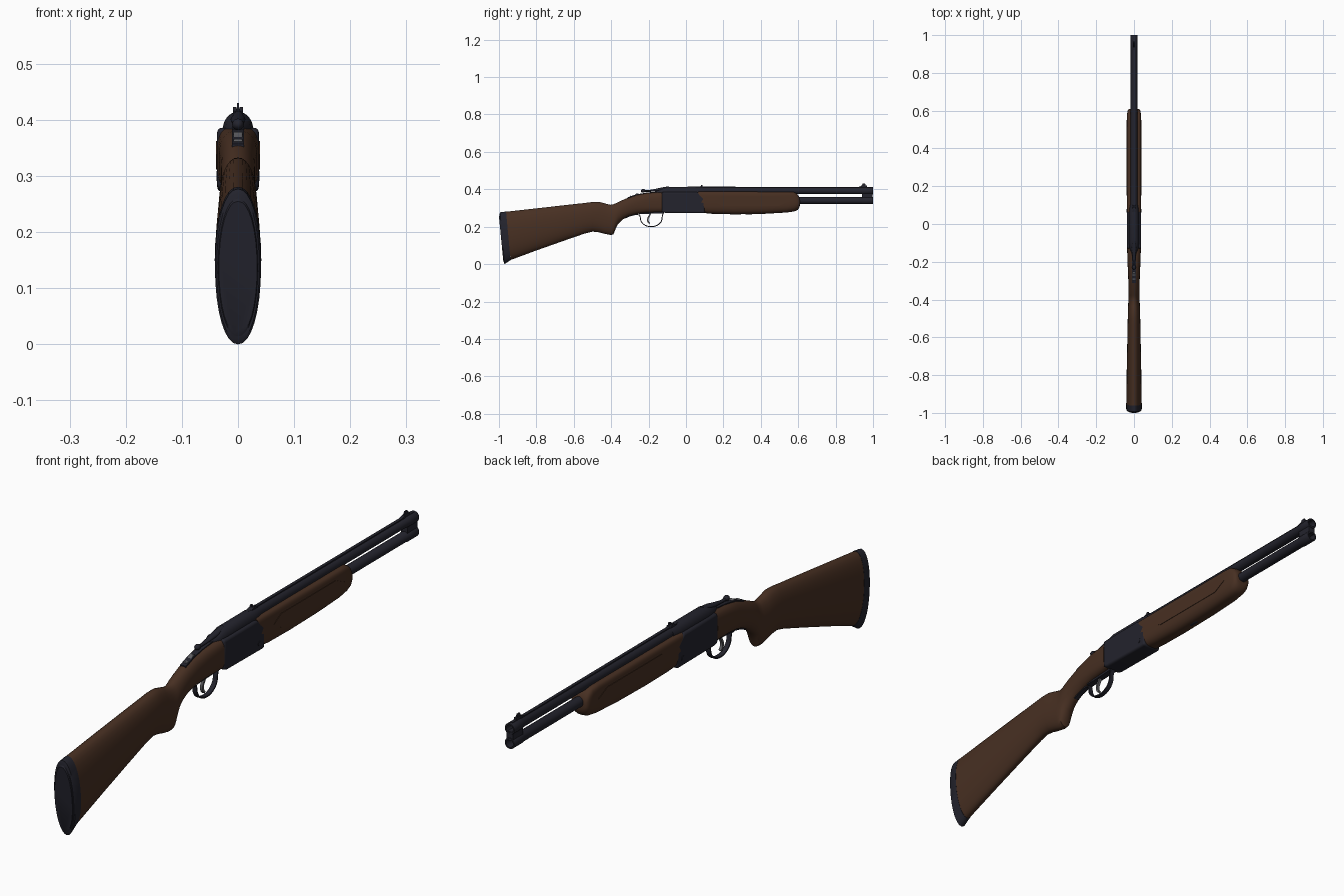
import bpy, bmesh, math
from mathutils import Vector


def material(name, rgb):
    m = bpy.data.materials.new(name)
    m.diffuse_color = (*rgb, 1)
    return m


WOOD = material("walnut wood", (0.064, 0.029, 0.016))
METAL = material("blued metal", (0.017, 0.017, 0.026))
RUBBER = material("rubber pad", (0.017, 0.017, 0.026))
STEEL = material("grey steel", (0.11, 0.11, 0.12))


def finish(bm, name, mat, angle=40):
    bmesh.ops.recalc_face_normals(bm, faces=bm.faces[:])
    me = bpy.data.meshes.new(name)
    bm.to_mesh(me)
    bm.free()
    me.materials.append(mat)
    ob = bpy.data.objects.new(name, me)
    bpy.context.collection.objects.link(ob)
    bpy.ops.object.select_all(action='DESELECT')
    ob.select_set(True)
    bpy.context.view_layer.objects.active = ob
    bpy.ops.object.shade_smooth_by_angle(angle=math.radians(angle))
    return ob


def spow(v, n):
    return math.copysign(abs(v) ** (2 / n), v)


def loft(name, mat, stations, seg=32):
    """Skin rounded sections: (y top, z top, y bottom, z bottom, half width, roundness top, bottom)."""
    bm = bmesh.new()
    rings = []
    for yt, zt, yb, zb, w, nt, nb in stations:
        ring = []
        for i in range(seg):
            a = 2 * math.pi * i / seg
            n = nt if math.sin(a) > 0 else nb
            t = 0.5 + 0.5 * spow(math.sin(a), n)
            ring.append(bm.verts.new((w * spow(math.cos(a), n),
                                      yb + (yt - yb) * t, zb + (zt - zb) * t)))
        rings.append(ring)
    for r, s in zip(rings, rings[1:]):
        for i in range(seg):
            j = (i + 1) % seg
            bm.faces.new((r[i], r[j], s[j], s[i]))
    bm.faces.new(rings[0])
    bm.faces.new(rings[-1])
    return finish(bm, name, mat)


def lathe(name, mat, z, profile, seg=24):
    """Turn (y, radius) points about a lengthwise axis at height z."""
    bm = bmesh.new()
    rings = [[bm.verts.new((r * math.cos(2 * math.pi * i / seg), y,
                            z + r * math.sin(2 * math.pi * i / seg))) for i in range(seg)]
             for y, r in profile]
    for r, s in zip(rings, rings[1:]):
        for i in range(seg):
            bm.faces.new((r[i], r[i - 1], s[i - 1], s[i]))
    bm.faces.new(rings[0])
    bm.faces.new(rings[-1])
    return finish(bm, name, mat)


def plate(name, mat, outline, x0, x1, bevel=0.0):
    """Extrude a side outline of (y, z) points from x0 to x1."""
    bm = bmesh.new()
    a = [bm.verts.new((x0, y, z)) for y, z in outline]
    b = [bm.verts.new((x1, y, z)) for y, z in outline]
    bm.faces.new(a)
    bm.faces.new(b)
    for i in range(len(a)):
        bm.faces.new((a[i - 1], a[i], b[i], b[i - 1]))
    ob = finish(bm, name, mat)
    if bevel:
        mod = ob.modifiers.new("rounded edges", 'BEVEL')
        mod.width, mod.segments, mod.limit_method = bevel, 3, 'ANGLE'
    return ob


def strip(name, mat, path, half, thick):
    """Bent band following (y, z) points."""
    pts = [Vector(p) for p in path]
    left, right = [], []
    for i, p in enumerate(pts):
        d = (pts[min(i + 1, len(pts) - 1)] - pts[max(i - 1, 0)]).normalized()
        n = Vector((-d.y, d.x)) * thick / 2
        left.append(tuple(p + n))
        right.append(tuple(p - n))
    return plate(name, mat, left + right[::-1], -half, half)


# Shoulder stock with comb, pistol grip and flared head
loft("stock", WOOD, [
    (-.962, .280, -.938, .022, .041, 2.1, 2.1),
    (-.80, .298, -.80, .073, .039, 2.2, 2.1),
    (-.65, .315, -.65, .126, .036, 2.2, 2.1),
    (-.54, .327, -.54, .164, .034, 2.2, 2.1),
    (-.50, .332, -.50, .174, .033, 2.2, 2.1),
    (-.465, .333, -.465, .170, .032, 2.2, 2.2),
    (-.435, .325, -.435, .162, .031, 2.1, 2.3),
    (-.405, .317, -.405, .156, .030, 2.1, 2.3),
    (-.388, .320, -.388, .158, .030, 2.1, 2.3),
    (-.378, .324, -.378, .184, .030, 2.1, 2.2),
    (-.364, .331, -.364, .214, .030, 2.1, 2.1),
    (-.34, .342, -.34, .238, .030, 2.1, 2.1),
    (-.31, .355, -.31, .255, .030, 2.1, 2.2),
    (-.265, .371, -.265, .268, .031, 2.3, 2.5),
    (-.21, .380, -.21, .275, .034, 2.8, 3),
    (-.128, .387, -.128, .279, .0365, 3.5, 4)])

# Butt pad
loft("butt_pad", RUBBER, [
    (-.997, .268, -.974, .006, .038, 2.1, 2.1),
    (-.994, .277, -.970, .000, .041, 2.1, 2.1),
    (-.962, .281, -.938, .021, .0415, 2.1, 2.1)])
loft("butt_pad_face", RUBBER, [
    (-1.0, .255, -.977, .018, .034, 2.1, 2.1),
    (-.99, .268, -.970, .006, .038, 2.1, 2.1)])

# Receiver body and domed top
plate("receiver", METAL, [(-.13, .279), (-.11, .274), (.10, .272), (.103, .35),
                          (.06, .386), (-.13, .386)], -.037, .037, .008)
loft("receiver_top", METAL, [
    (-.165, .392, -.165, .35, .010, 2.2, 2),
    (-.13, .404, -.13, .35, .023, 2.2, 2),
    (-.095, .413, -.095, .35, .027, 2.2, 2),
    (.06, .414, .06, .35, .026, 2.2, 2),
    (.10, .411, .10, .36, .021, 2.1, 2)])
for side in (-1, 1):
    lathe_pin = plate("hinge_pin", METAL,
                      [(.07 + .009 * math.cos(k * math.pi / 8), .30 + .009 * math.sin(k * math.pi / 8))
                       for k in range(16)], side * .0365, side * .0385)

# Fore-end wood
loft("fore_end", WOOD, [
    (.062, .388, .100, .273, .0370, 6, 3.2),
    (.14, .388, .14, .269, .0375, 6, 3),
    (.26, .388, .26, .266, .0375, 6, 2.8),
    (.42, .387, .42, .269, .0375, 6, 2.8),
    (.54, .387, .54, .276, .0375, 6, 2.8),
    (.575, .386, .58, .282, .0370, 5, 2.6),
    (.593, .376, .597, .290, .0350, 4, 2.5),
    (.604, .362, .606, .303, .0310, 3, 2.4),
    (.608, .350, .609, .315, .0250, 2.5, 2.4)])
# Raised grip panels and the latch underneath
for side in (-1, 1):
    plate("grip_panel", WOOD, [(.15, .338), (.19, .312), (.50, .312), (.55, .338),
                               (.50, .362), (.19, .362)], side * .034, side * .0388)
lathe("fore_end_latch", METAL, .278, [(.305, .003), (.31, .009), (.32, .012),
                                      (.35, .012), (.36, .009), (.365, .003)])

# Two hollow barrels, one above the other
for label, z in (("upper_barrel", .392), ("lower_barrel", .340)):
    lathe(label, METAL, z, [(.0, .0195), (.2, .0190), (.5, .0180), (.94, .0180), (.945, .0198),
                            (.997, .0198), (1.0, .0190), (1.0, .0140), (.88, .0140)])
plate("muzzle_web", METAL, [(.942, .35), (.998, .35), (.998, .382), (.942, .382)], -.0125, .0125)
plate("sighting_rib", METAL, [(.05, .404), (.99, .404), (.99, .4125), (.05, .414)], -.0055, .0055)

# Front and rear sights
plate("front_sight_ramp", METAL, [(.915, .411), (.945, .420), (.968, .420), (.968, .411)], -.005, .005)
plate("front_sight_blade", METAL, [(.937, .418), (.945, .430), (.958, .430), (.962, .418)], -.002, .002)
plate("rear_sight_base", METAL, [(.06, .411), (.10, .411), (.095, .416), (.07, .416)], -.009, .009)
for side in (-1, 1):
    plate("rear_sight_leaf", METAL, [(.078, .412), (.090, .412), (.088, .423), (.080, .423)],
          side * .003, side * .009)

# Top lever with its thumb knob
loft("top_lever", METAL, [
    (-.232, .396, -.232, .386, .006, 2, 2),
    (-.20, .396, -.20, .386, .006, 2, 2),
    (-.17, .401, -.17, .388, .009, 2, 2),
    (-.13, .410, -.13, .392, .013, 2, 2),
    (-.09, .416, -.09, .400, .009, 2, 2)], 16)
lathe("lever_knob", METAL, .392, [(-.241, .003), (-.237, .008), (-.229, .0105),
                                  (-.221, .008), (-.217, .003)], 16)

# Tang and safety slide
plate("tang", METAL, [(-.312, .350), (-.264, .366), (-.21, .376), (-.13, .384),
                      (-.13, .390), (-.21, .3825), (-.266, .373), (-.312, .357)], -.011, .011)
plate("safety_slide", STEEL, [(-.302, .352), (-.298, .366), (-.288, .365), (-.278, .368),
                              (-.262, .379), (-.254, .376), (-.254, .366)], -.008, .008, .002)

# Trigger guard and trigger
arc = [(-.186 + .058 * math.cos(a), .246 + .046 * math.sin(a))
       for a in (math.pi * (1 + k / 20) for k in range(21))]
strip("trigger_guard", METAL, [(-.325, .246), (-.30, .258), (-.265, .266), (-.247, .262)]
      + arc + [(-.126, .262), (-.118, .278)], .0085, .005)
strip("trigger", STEEL, [(-.185, .285), (-.194, .262), (-.203, .246), (-.205, .234),
                         (-.201, .224), (-.194, .217)], .005, .008)
plate("trigger_plate", METAL, [(-.25, .267), (-.12, .272), (-.12, .29), (-.25, .285)], -.012, .012)
